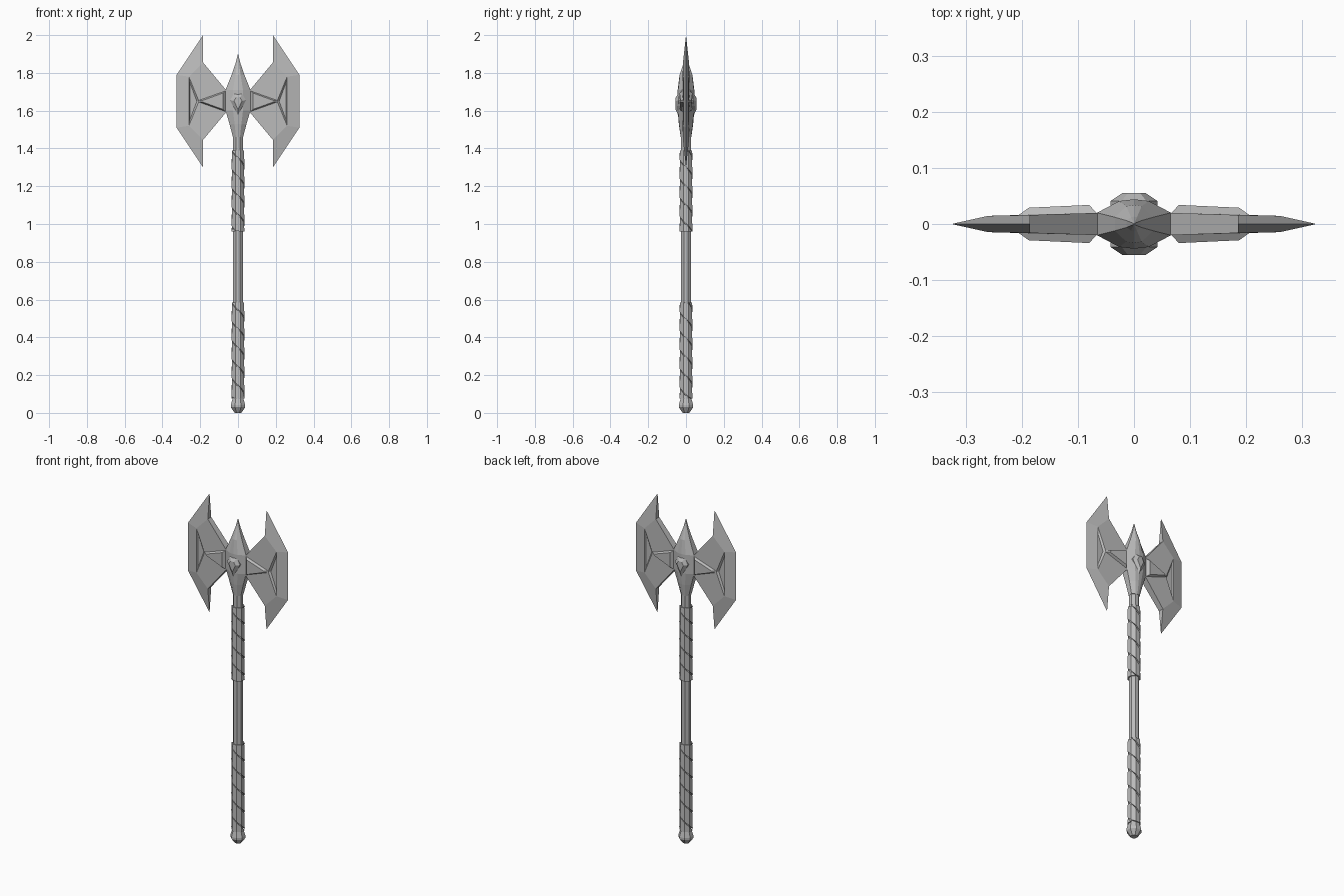
import bpy, bmesh, math

old = bpy.data.objects.get("Cube")
if old:
    bpy.data.objects.remove(old)

steel = bpy.data.materials.new("grey steel")
steel.use_nodes = True
GREY = (0.5, 0.5, 0.5, 1)
steel.diffuse_color = GREY
steel.node_tree.nodes["Principled BSDF"].inputs["Base Color"].default_value = GREY


def finish(name, bm):
    """Turn a bmesh into a flat shaded object with clean normals."""
    bmesh.ops.remove_doubles(bm, verts=bm.verts, dist=0.0002)
    bmesh.ops.recalc_face_normals(bm, faces=bm.faces)
    mesh = bpy.data.meshes.new(name)
    bm.to_mesh(mesh)
    bm.free()
    mesh.materials.append(steel)
    obj = bpy.data.objects.new(name, mesh)
    bpy.context.collection.objects.link(obj)
    return obj


def poly(bm, *points):
    return bm.faces.new([bm.verts.new(p) for p in points])


def loft(name, rings):
    """Skin a stack of equal-length rings and cap both ends."""
    bm = bmesh.new()
    for low, high in zip(rings, rings[1:]):
        n = len(low)
        for i in range(n):
            j = (i + 1) % n
            poly(bm, low[i], low[j], high[j], high[i])
    poly(bm, *rings[0])
    poly(bm, *rings[-1])
    return finish(name, bm)


def octagon(r, z):
    angles = [math.radians(22.5 + 45 * i) for i in range(8)]
    return [(r * math.cos(a), r * math.sin(a), z) for a in angles]


# Shaft and pommel
loft("shaft", [octagon(0.028, 0.05), octagon(0.028, 1.5)])
loft("pommel", [octagon(r, z) for r, z in
                ((0.019, 0), (0.041, 0.03), (0.041, 0.042), (0.031, 0.075))])


# Grips: two interleaved slanted straps that taper like overlapping leather
def grip(name, bottom, top, pitch=0.2):
    bm = bmesh.new()
    clamp = lambda z: min(max(z, bottom), top)
    steps = int((top - bottom + pitch) / pitch * 8)
    for start in (0, 4):
        sections = []
        for i in range(steps + 1):
            a = math.radians(22.5 + 45 * (i + start))
            z = top + pitch / 2 - pitch * i / 8
            section = []
            for r, dz in ((0.027, 0), (0.037, 0), (0.034, 0.092), (0.027, 0.092)):
                section.append((r * math.cos(a), r * math.sin(a), clamp(z + dz)))
            sections.append(section)
        for s, t in zip(sections, sections[1:]):
            if max(p[2] for p in s + t) - min(p[2] for p in s + t) < 0.001:
                continue
            for k in range(4):
                m = (k + 1) % 4
                poly(bm, s[k], s[m], t[m], t[k])
    bmesh.ops.dissolve_degenerate(bm, dist=0.0001, edges=bm.edges)
    return finish(name, bm)


grip("lower_grip", 0.075, 0.585)
grip("upper_grip", 0.96, 1.39)


# Central head: faceted socket running up to a spike
def socket_ring(w, side, d, z):
    quarter = [(w, side), (w * 0.4, d * 0.93), (0, d)]
    front = quarter + [(-x, y) for x, y in reversed(quarter[:2])]
    return [(x, y, z) for x, y in front + [(-x, -y) for x, y in front]]


loft("head_socket", [socket_ring(*r) for r in (
    (0.027, 0.012, 0.028, 1.46), (0.045, 0.016, 0.038, 1.53),
    (0.066, 0.02, 0.044, 1.6), (0.066, 0.02, 0.044, 1.71),
    (0.034, 0.012, 0.034, 1.79), (0.013, 0.006, 0.013, 1.85),
    (0.001, 0.001, 0.001, 1.9))])

# Faceted studs on the front and back of the socket
for side, label in ((-1, "front"), (1, "back")):
    outline = [(-0.042, 1.655), (-0.022, 1.69), (0.022, 1.69),
               (0.042, 1.655), (0.0, 1.575)]
    crown = [(x * 0.5, 1.645 + (z - 1.645) * 0.55) for x, z in outline]
    rings = [[(x, side * y, z) for x, z in ring]
             for ring, y in ((outline, 0.03), (outline, 0.041), (crown, 0.055))]
    loft(label + "_stud", rings)


# Blades: each quarter is mirrored across the middle height and thickness
def blade(name, sx):
    bm = bmesh.new()
    mid = 1.65
    for sz in (1, -1):
        for sy in (1, -1):
            def face(*points):
                poly(bm, *[(sx * x, sy * y, mid + sz * h) for x, y, h in points])

            root, shoulder = (0.06, 0.02, 0.055), (0.185, 0.016, 0.205)
            corner, notch = (0.26, 0.0145, 0.13), (0.207, 0.016, 0)
            tip, edge = (0.185, 0, 0.35), (0.325, 0, 0.14)
            # Flat cheek, cutting bevels and upper or lower wall
            face(root, shoulder, corner, notch, (0.06, 0.02, 0))
            face(shoulder, tip, edge, corner)
            face(corner, edge, (0.325, 0, 0), (0.26, 0.0145, 0))
            face(shoulder, tip, (0.185, 0, 0.205))
            face(root, shoulder, (0.185, 0, 0.205), (0.06, 0, 0.055))
            # Sunken triangle behind the cutting edge
            deep, deep_notch = (0.255, 0.006, 0.1), (0.218, 0.006, 0)
            face(corner, notch, deep_notch, deep)
            face(corner, deep, (0.255, 0.006, 0), (0.26, 0.0145, 0))
            face(deep, deep_notch, (0.255, 0.006, 0))
            # Raised wedge from the socket to the triangle
            base, point = (0.066, 0.019, 0.055), (0.207, 0.015, 0.005)
            top, end = (0.08, 0.034, 0.043), (0.1875, 0.029, 0.004)
            face(base, top, end, point)
            face(base, top, (0.08, 0.034, 0), (0.066, 0.019, 0))
            face(top, end, (0.1875, 0.029, 0), (0.08, 0.034, 0))
            face(end, point, (0.207, 0.015, 0), (0.1875, 0.029, 0))
    return finish(name, bm)


blade("left_blade", 1)
blade("right_blade", -1)
